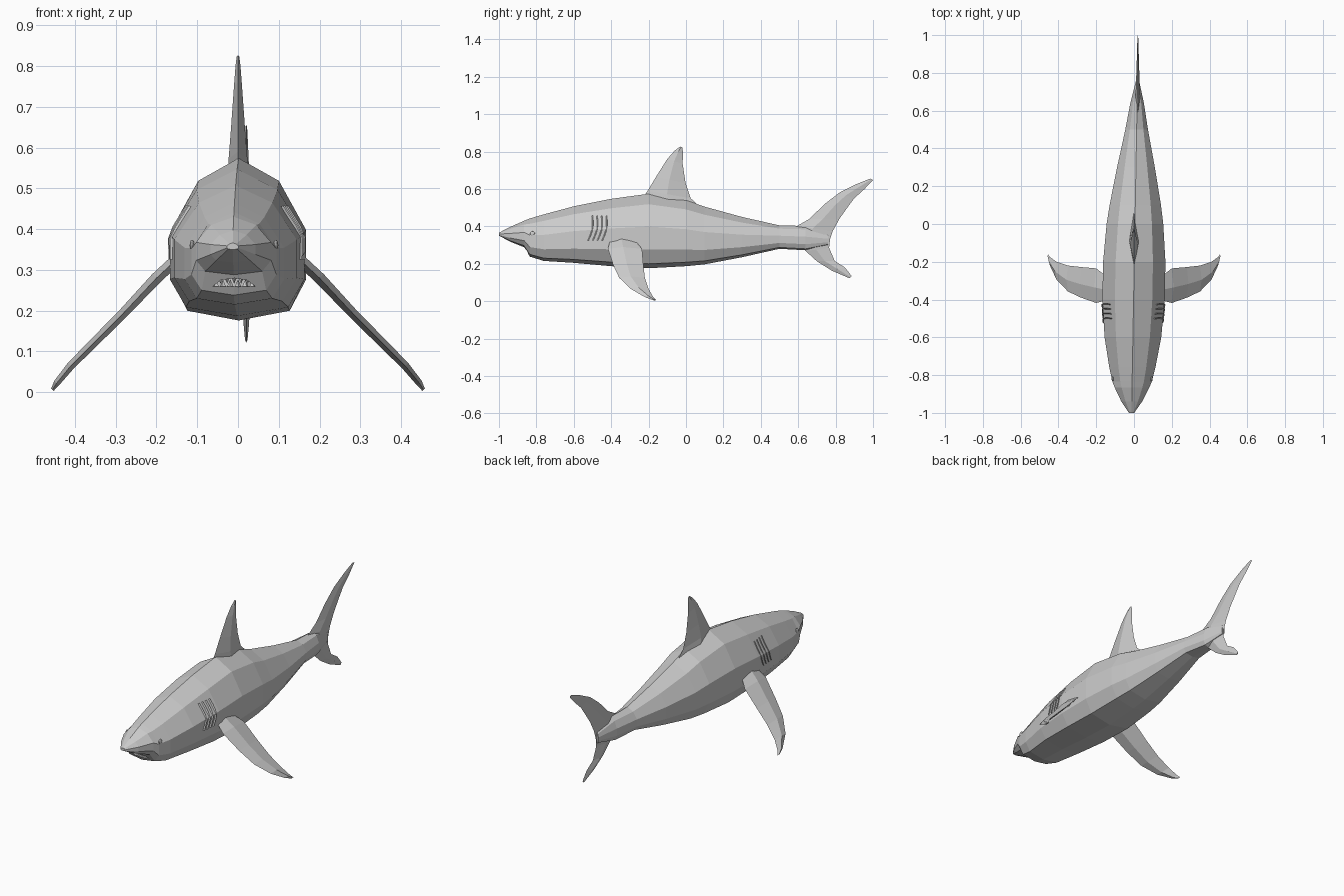
import bpy, bmesh, math
from mathutils import Vector
from mathutils.bvhtree import BVHTree

cube = bpy.data.objects.get("Cube")
if cube:
    bpy.data.objects.remove(cube, do_unlink=True)


def finish(name, bm):
    bmesh.ops.recalc_face_normals(bm, faces=bm.faces)
    mesh = bpy.data.meshes.new(name)
    bm.to_mesh(mesh)
    bm.free()
    obj = bpy.data.objects.new(name, mesh)
    bpy.context.collection.objects.link(obj)
    return obj


def add_loft(bm, rings):
    """Skin a list of equal-sized point rings and cap both ends."""
    loops = [[bm.verts.new(p) for p in ring] for ring in rings]
    n = len(loops[0])
    for a, b in zip(loops, loops[1:]):
        for i in range(n):
            j = (i + 1) % n
            bm.faces.new((a[i], a[j], b[j], b[i]))
    bm.faces.new(loops[0])
    bm.faces.new(loops[-1])


def loft(name, rings):
    bm = bmesh.new()
    add_loft(bm, rings)
    return finish(name, bm)


def blade(name, stations, normal):
    """Lens-sectioned fin from (leading point, trailing point, half thickness)."""
    normal = Vector(normal).normalized()
    rings = []
    for lead, trail, thick in stations:
        lead, trail = Vector(lead), Vector(trail)
        mid, off = lead.lerp(trail, 0.45), normal * thick
        rings.append((lead, mid + off, trail, mid - off))
    return loft(name, rings)


def spine(y):
    """Slight sideways sweep of the body toward the tail."""
    return 0.005 + 0.018 * y


# Body: ten-sided sections given as y, half width, bottom, top
half = [(0.6, 0.86), (1, 0.56), (1, 0.25), (0.76, 0.06)]
section = [(0, 1)] + half + [(0, 0)] + [(-u, v) for u, v in reversed(half)]
body_rings = []
for y, w, low, high in [
    (-1, 0.014, 0.35, 0.366), (-0.94, 0.055, 0.318, 0.397),
    (-0.865, 0.092, 0.288, 0.43), (-0.835, 0.104, 0.238, 0.442),
    (-0.76, 0.122, 0.215, 0.464), (-0.6, 0.15, 0.205, 0.507),
    (-0.4, 0.165, 0.187, 0.547), (-0.2, 0.165, 0.176, 0.574),
    (0, 0.15, 0.187, 0.54), (0.1, 0.136, 0.197, 0.505),
    (0.3, 0.1, 0.235, 0.45), (0.5, 0.06, 0.28, 0.405),
    (0.64, 0.036, 0.272, 0.402), (0.76, 0.008, 0.3, 0.36),
]:
    body_rings.append([Vector((spine(y) + u * w, y, low + v * (high - low)))
                       for u, v in section])
body = loft("body", body_rings)

# Skin lookup used to seat the gills and eyes
bm = bmesh.new()
bm.from_mesh(body.data)
tree = BVHTree.FromBMesh(bm)
bm.free()


def skin(side, y, z):
    hit = tree.ray_cast(Vector((side, y, z)), Vector((-side, 0, 0)))
    return hit[0], hit[1]


# Mouth: flat rounded slot cut across the front of the jaw
bm = bmesh.new()
bmesh.ops.create_cone(bm, cap_ends=True, segments=20, radius1=1, radius2=1, depth=1)
bmesh.ops.scale(bm, verts=bm.verts, vec=(0.105, 0.115, 0.026))
bmesh.ops.translate(bm, verts=bm.verts, vec=(spine(-0.8), -0.745, 0.272))
cutter = finish("mouth_cutter", bm)
cutter.hide_render = True
cut = body.modifiers.new("mouth", "BOOLEAN")
cut.operation = "DIFFERENCE"
cut.solver = "EXACT"
cut.object = cutter
bpy.context.view_layer.objects.active = body
bpy.ops.object.modifier_apply(modifier=cut.name)
bpy.data.objects.remove(cutter, do_unlink=True)

# Mouth lining closes the cavity behind the teeth
bm = bmesh.new()
bmesh.ops.create_cone(bm, cap_ends=True, segments=16, radius1=0.07, radius2=0.07, depth=0.04)
bmesh.ops.translate(bm, verts=bm.verts, vec=(spine(-0.8), -0.745, 0.272))
finish("mouth_lining", bm)

# Teeth: two rows of small pyramids along the jaw arc
for name, base, tip, count in [("upper_teeth", 0.287, 0.266, 13),
                               ("lower_teeth", 0.257, 0.277, 12)]:
    bm = bmesh.new()
    for i in range(count):
        a = math.radians(-72 + 144 * i / (count - 1))
        x = spine(-0.8) + 0.082 * math.sin(a)
        y = -0.755 - 0.083 * math.cos(a)
        corners = [bm.verts.new((x + 0.009 * math.cos(t), y + 0.009 * math.sin(t), base))
                   for t in (k * math.pi / 2 + a for k in range(4))]
        top = bm.verts.new((x, y, tip))
        bm.faces.new(corners)
        for k in range(4):
            bm.faces.new((corners[k], corners[(k + 1) % 4], top))
    finish(name, bm)

# Eyes and gill flaps on each side
for label, side in (("left", 1), ("right", -1)):
    point, normal = skin(side, -0.82, 0.36)
    bm = bmesh.new()
    bmesh.ops.create_uvsphere(bm, u_segments=10, v_segments=6, radius=0.014)
    bmesh.ops.scale(bm, verts=bm.verts, vec=(0.45, 1, 1))
    bmesh.ops.translate(bm, verts=bm.verts, vec=point)
    finish(label + "_eye", bm)

    bm = bmesh.new()
    for y in (-0.51, -0.485, -0.46, -0.435):
        rings = []
        for k in range(6):
            t = k / 5
            gy = y - 0.015 + 0.022 * t + 0.012 * math.sin(math.pi * t)
            p, n = skin(side, gy, 0.325 + 0.13 * t)
            along = Vector((0, 0.005, 0))
            rings.append((p - along - n * 0.004, p + along - n * 0.004,
                          p + along + n * 0.006))
        add_loft(bm, rings)
    finish(label + "_gills", bm)

# Pectoral fins: x, z, leading y, trailing y, half thickness
pectoral = [(0.13, 0.345, -0.4, -0.29, 0.014), (0.2, 0.28, -0.418, -0.235, 0.014),
            (0.28, 0.195, -0.39, -0.228, 0.012), (0.35, 0.125, -0.357, -0.22, 0.011),
            (0.41, 0.065, -0.295, -0.2, 0.01), (0.445, 0.022, -0.22, -0.175, 0.008),
            (0.455, 0.006, -0.178, -0.16, 0.004)]
for label, side in (("left", 1), ("right", -1)):
    blade(label + "_pectoral_fin",
          [((side * x, lead, z), (side * x, trail, z), thick)
           for x, z, lead, trail, thick in pectoral], (side * 0.73, 0, 0.68))


def upright_fin(name, x, stations):
    blade(name, [((x, y0, z0), (x, y1, z1), thick)
                 for y0, z0, y1, z1, thick in stations], (1, 0, 0))


# Dorsal fin: leading y, z, trailing y, z, half thickness
upright_fin("dorsal_fin", 0, [
    (-0.23, 0.555, 0.08, 0.5, 0.026), (-0.205, 0.59, 0.025, 0.55, 0.023),
    (-0.16, 0.665, -0.002, 0.63, 0.017), (-0.1, 0.76, -0.018, 0.735, 0.01),
    (-0.06, 0.805, -0.016, 0.795, 0.006), (-0.032, 0.826, -0.02, 0.822, 0.003)])

# Tail fin, from the lower tip to the upper tip
upright_fin("tail_fin", spine(0.85), [
    (0.875, 0.122, 0.885, 0.135, 0.003), (0.78, 0.163, 0.85, 0.18, 0.007),
    (0.7, 0.213, 0.795, 0.215, 0.009), (0.64, 0.268, 0.765, 0.285, 0.012),
    (0.6, 0.34, 0.77, 0.33, 0.014), (0.59, 0.4, 0.785, 0.375, 0.013),
    (0.66, 0.44, 0.82, 0.44, 0.01), (0.74, 0.518, 0.87, 0.51, 0.008),
    (0.82, 0.58, 0.9, 0.55, 0.006), (0.91, 0.625, 0.955, 0.6, 0.004),
    (0.985, 0.655, 1, 0.648, 0.002)])
